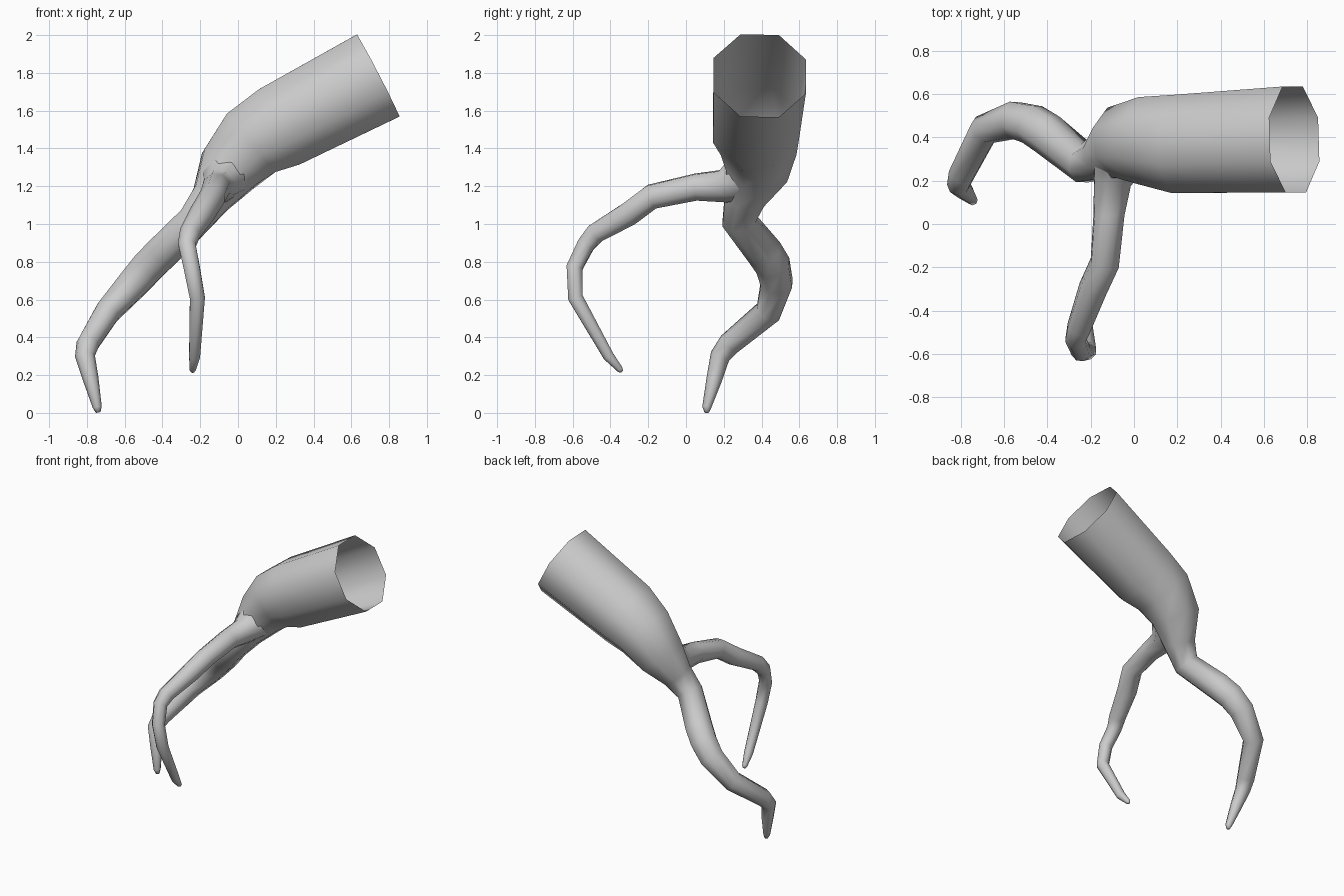
import bpy, bmesh, math
from mathutils import Vector

cube = bpy.data.objects.get("Cube")
if cube:
    bpy.data.objects.remove(cube, do_unlink=True)

SIDES = 8

grey = bpy.data.materials.new("plain grey")
grey.use_nodes = True
colour = (0.6, 0.6, 0.6, 1)
grey.diffuse_color = colour
grey.node_tree.nodes["Principled BSDF"].inputs["Base Color"].default_value = colour


def tapered_tube(name, path):
    """Sweep an octagon along (x, y, z, radius) points; open start, closed tip."""
    pts = [Vector(p[:3]) for p in path]
    bm = bmesh.new()
    side = Vector((0, 1, 0)) if abs((pts[1] - pts[0]).normalized().y) < 0.7 else Vector((1, 0, 0))
    rings = []
    for i, p in enumerate(pts):
        into = (p - pts[max(i - 1, 0)]).normalized()
        out = (pts[min(i + 1, len(pts) - 1)] - p).normalized()
        tangent = (into + out).normalized()
        # carry the side direction along so the tube does not twist
        side = (side - tangent * side.dot(tangent)).normalized()
        up = tangent.cross(side)
        ring = []
        for k in range(SIDES):
            a = 2 * math.pi * (k + 0.5) / SIDES
            ring.append(bm.verts.new(p + (side * math.cos(a) + up * math.sin(a)) * path[i][3]))
        rings.append(ring)
    for a, b in zip(rings, rings[1:]):
        for k in range(SIDES):
            n = (k + 1) % SIDES
            bm.faces.new((a[k], a[n], b[n], b[k]))
    bm.faces.new(rings[-1])
    for f in bm.faces:
        f.smooth = True
    bmesh.ops.recalc_face_normals(bm, faces=bm.faces)
    mesh = bpy.data.meshes.new(name)
    bm.to_mesh(mesh)
    bm.free()
    mesh.materials.append(grey)
    obj = bpy.data.objects.new(name, mesh)
    bpy.context.collection.objects.link(obj)
    return obj


# Hollow trunk that narrows into the long lower root
tapered_tube("trunk_and_long_root", [
    (0.74, 0.39, 1.785, 0.265),
    (0.22, 0.37, 1.515, 0.245),
    (0.07, 0.385, 1.43, 0.217),
    (-0.05, 0.375, 1.29, 0.178),
    (-0.14, 0.31, 1.14, 0.115),
    (-0.23, 0.28, 1.02, 0.095),
    (-0.40, 0.415, 0.85, 0.098),
    (-0.47, 0.46, 0.78, 0.096),
    (-0.55, 0.48, 0.69, 0.09),
    (-0.69, 0.435, 0.535, 0.073),
    (-0.795, 0.23, 0.365, 0.062),
    (-0.81, 0.18, 0.30, 0.053),
    (-0.78, 0.15, 0.18, 0.042),
    (-0.745, 0.11, 0.03, 0.024),
    (-0.74, 0.11, 0.002, 0.012),
])

# Side root that reaches forward and hooks down
tapered_tube("front_root", [
    (-0.06, 0.32, 1.26, 0.14),
    (-0.10, 0.20, 1.20, 0.092),
    (-0.115, 0.05, 1.195, 0.075),
    (-0.135, -0.18, 1.145, 0.07),
    (-0.19, -0.30, 1.055, 0.068),
    (-0.255, -0.48, 0.95, 0.057),
    (-0.27, -0.53, 0.89, 0.05),
    (-0.245, -0.59, 0.77, 0.046),
    (-0.215, -0.585, 0.61, 0.043),
    (-0.23, -0.41, 0.30, 0.031),
    (-0.24, -0.35, 0.23, 0.018),
    (-0.24, -0.34, 0.217, 0.009),
])
